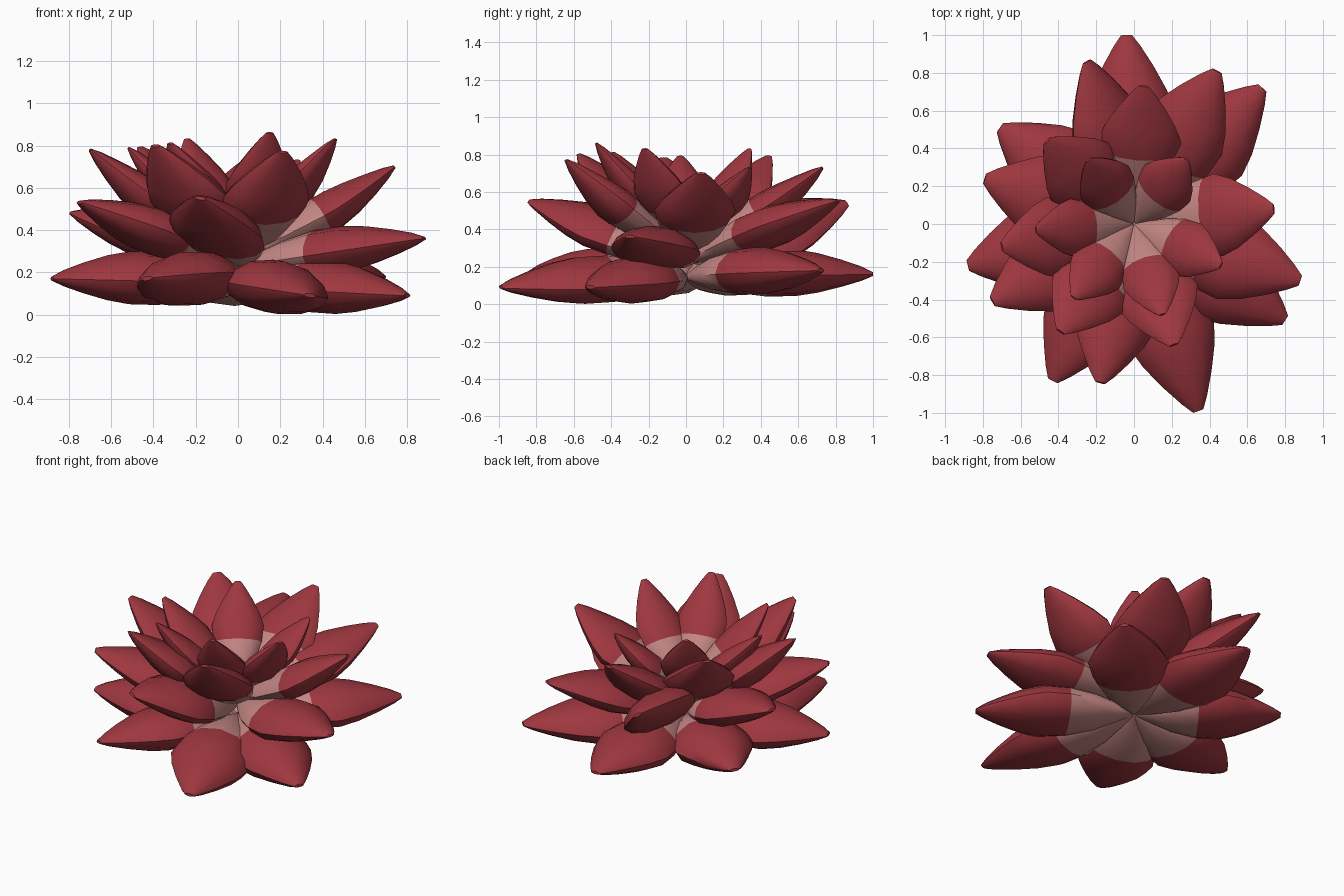
import bpy, bmesh, math
from mathutils import Vector

if "Cube" in bpy.data.objects:
    bpy.data.objects.remove(bpy.data.objects["Cube"])


def material(name, colour):
    mat = bpy.data.materials.new(name)
    mat.use_nodes = True
    mat.diffuse_color = (*colour, 1)
    bsdf = mat.node_tree.nodes["Principled BSDF"]
    bsdf.inputs["Base Color"].default_value = (*colour, 1)
    bsdf.inputs["Roughness"].default_value = 0.7
    return mat


RED = material("petal red", (0.345, 0.038, 0.05))
PINK = material("pale pink base", (0.56, 0.245, 0.235))

# Petal outline: distance along the petal, share of full width, share of full thickness
OUTLINE = [(0, 0.08, 0.12), (0.1, 0.33, 0.42), (0.25, 0.68, 0.78), (0.41, 0.92, 1),
           (0.58, 1, 1), (0.7, 0.84, 0.85), (0.83, 0.57, 0.58), (0.94, 0.3, 0.3), (1, 0.12, 0.08)]
SIDES = 12
PALE_RING = 3


def petal(name, base, tip, roll, half_width, top, belly, sag, pale):
    """Closed lens-shaped petal from base to tip, rolled about its axis."""
    base, tip = Vector(base), Vector(tip)
    axis = tip - base
    flat = Vector((-axis.y, axis.x, 0)).normalized()
    rise = axis.cross(flat).normalized()
    r = math.radians(roll)
    side = flat * math.cos(r) + rise * math.sin(r)
    up = rise * math.cos(r) - flat * math.sin(r)
    bm = bmesh.new()
    rings = []
    for k, (t, w, h) in enumerate(OUTLINE):
        if k == PALE_RING:
            t = pale
        centre = base + axis * t - rise * sag * math.sin(math.pi * t)
        ring = []
        for i in range(SIDES):
            a = math.tau * i / SIDES
            s = math.sin(a)
            # The upper face rises to a soft ridge, the belly is round
            lift = top * s ** 1.25 if s > 0 else belly * s
            ring.append(bm.verts.new(centre + side * half_width * w * math.cos(a) + up * h * lift))
        rings.append(ring)
    for k in range(len(rings) - 1):
        for i in range(SIDES):
            j = (i + 1) % SIDES
            face = bm.faces.new((rings[k][i], rings[k][j], rings[k + 1][j], rings[k + 1][i]))
            face.material_index = 1 if k < PALE_RING else 0
    bm.faces.new(rings[0]).material_index = 1
    bm.faces.new(rings[-1])
    bmesh.ops.recalc_face_normals(bm, faces=bm.faces)
    mesh = bpy.data.meshes.new(name)
    bm.to_mesh(mesh)
    bm.free()
    mesh.materials.append(RED)
    mesh.materials.append(PINK)
    obj = bpy.data.objects.new(name, mesh)
    bpy.context.collection.objects.link(obj)
    bpy.ops.object.select_all(action="DESELECT")
    obj.select_set(True)
    bpy.context.view_layer.objects.active = obj
    bpy.ops.object.shade_smooth_by_angle(angle=math.radians(50))


# Each whorl: name, base height, half width, top and belly thickness, sag,
# end of the pale base, then petal tips with roll in degrees
WHORLS = [
    ("outer_petal", 0.145, 0.24, 0.14, 0.11, 0.0, 0.42,
     [(0.34, -0.99, 0.09, -8), (0.8, -0.51, 0.09, 0), (0.68, 0.72, 0.18, 0), (-0.04, 1, 0.16, 0),
      (-0.71, 0.51, 0.17, 0), (-0.88, -0.22, 0.17, 0), (-0.43, -0.83, 0.17, 10)]),
    ("second_petal", 0.23, 0.235, 0.125, 0.09, 0.01, 0.42,
     [(0.88, -0.3, 0.36, 0), (0.44, 0.81, 0.55, 0), (-0.25, 0.86, 0.54, 35), (-0.79, 0.24, 0.48, 0),
      (-0.75, -0.41, 0.53, 0), (-0.18, -0.84, 0.55, -12)]),
    ("third_petal", 0.28, 0.22, 0.09, 0.1, 0.025, 0.5,
     [(0.74, 0.08, 0.7, 0), (0.05, 0.73, 0.73, 0), (-0.46, 0.44, 0.79, 0), (-0.7, -0.12, 0.78, 0),
      (-0.39, -0.57, 0.8, 0), (0.21, -0.64, 0.77, 0)]),
    ("inner_petal", 0.35, 0.155, 0.075, 0.07, 0.03, 0.42,
     [(0.28, 0.34, 0.73, 0), (-0.24, 0.34, 0.83, 0), (-0.52, -0.03, 0.79, 0), (-0.32, -0.39, 0.81, 0),
      (0.15, -0.48, 0.86, 0), (0.46, -0.22, 0.83, 0)]),
]

for name, z, width, top, belly, sag, pale, tips in WHORLS:
    for n, (x, y, tip_z, roll) in enumerate(tips, 1):
        start = Vector((x, y, 0)).normalized() * 0.01
        petal(f"{name}_{n}", (start.x, start.y, z), (x, y, tip_z), roll,
              width, top, belly, sag, pale)
